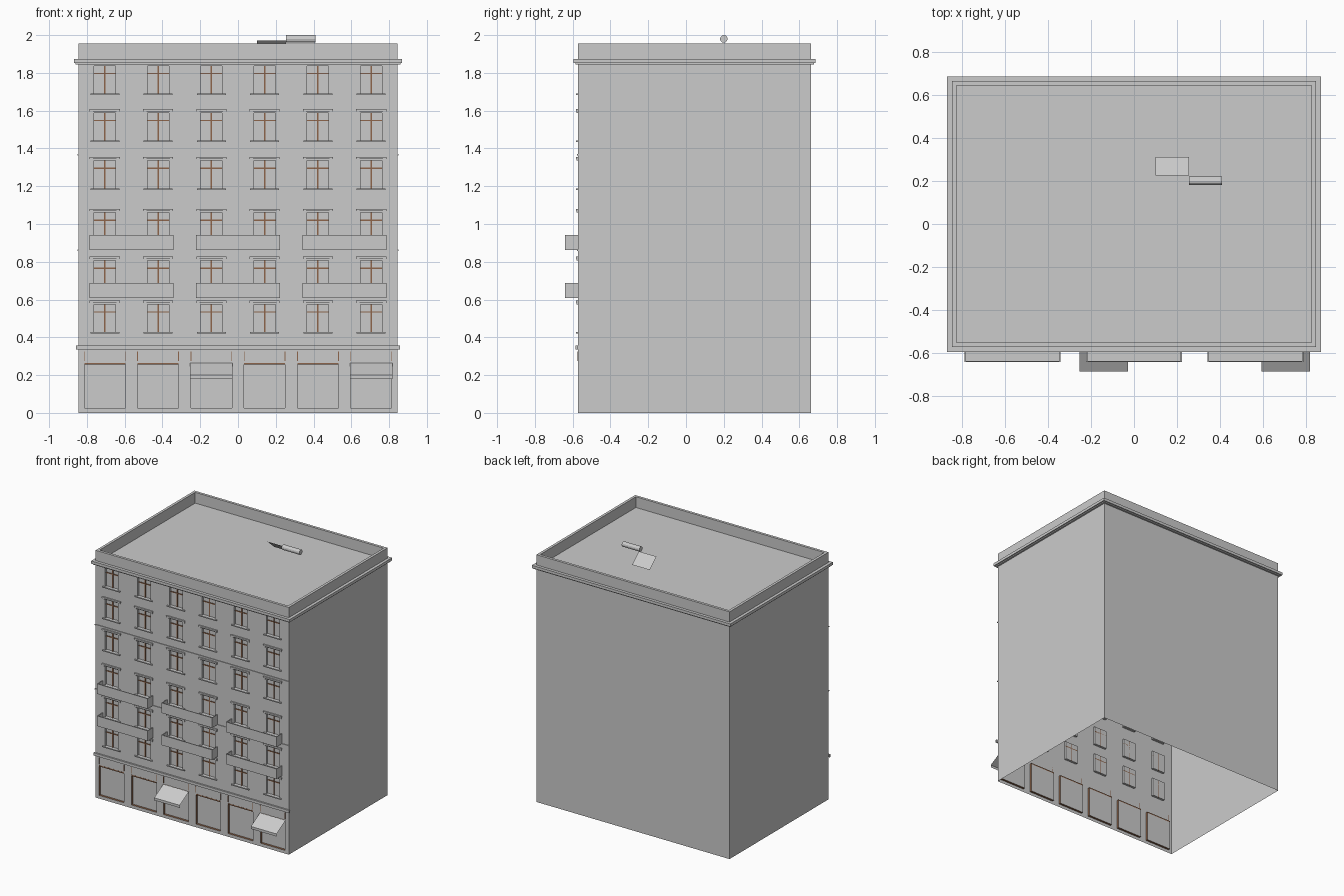
import bpy, bmesh, math
from mathutils import Matrix

if "Cube" in bpy.data.objects:
    bpy.data.objects.remove(bpy.data.objects["Cube"])


def material(name, color):
    m = bpy.data.materials.new(name)
    m.use_nodes = True
    m.diffuse_color = (*color, 1)
    m.node_tree.nodes["Principled BSDF"].inputs["Base Color"].default_value = (*color, 1)
    return m


GREY = material("plaster grey", (0.6, 0.6, 0.6))
BROWN = material("wood brown", (0.27, 0.13, 0.07))

# Main dimensions
HALF, FRONT, BACK = 0.845, -0.572, 0.663
TOP, ROOF, RIM, BAND = 1.955, 1.87, 0.021, 0.345
COLUMNS = [0.282 * (i - 2.5) for i in range(6)]
WINDOW_TOPS = [0.575, 0.807, 1.06, 1.335, 1.588, 1.837]
WIN_W, WIN_H, SHOP_W, DEPTH = 0.114, 0.147, 0.217, 0.018


def finish(name, bm, *mats):
    me = bpy.data.meshes.new(name)
    bm.to_mesh(me)
    bm.free()
    for m in mats:
        me.materials.append(m)
    ob = bpy.data.objects.new(name, me)
    bpy.context.collection.objects.link(ob)
    return ob


def add_box(bm, x0, x1, y0, y1, z0, z1):
    mat = Matrix.Translation(((x0 + x1) / 2, (y0 + y1) / 2, (z0 + z1) / 2))
    size = Matrix.Diagonal((x1 - x0, y1 - y0, z1 - z0, 1))
    bmesh.ops.create_cube(bm, size=1, matrix=mat @ size)


def add_face(bm, *points):
    return bm.faces.new([bm.verts.new(p) for p in points])


def boxes(name, mat, items):
    bm = bmesh.new()
    for item in items:
        add_box(bm, *item)
    return finish(name, bm, mat)


def sheet(name, *quads):
    bm = bmesh.new()
    for q in quads:
        add_face(bm, *q)
    return finish(name, bm, GREY)


def facade(name, width, rows, z0, z1, reveal):
    """Front wall with a recessed opening at every column and row."""
    xs = [-HALF] + [c + s * width / 2 for c in COLUMNS for s in (-1, 1)] + [HALF]
    zs = [z0] + [z for row in rows for z in row] + [z1]
    bm = bmesh.new()
    for i in range(len(xs) - 1):
        for j in range(len(zs) - 1):
            a, b, c, d = xs[i], xs[i + 1], zs[j], zs[j + 1]
            corners = [(a, c), (b, c), (b, d), (a, d)]
            hole = i % 2 and j % 2
            y = FRONT + DEPTH if hole else FRONT
            add_face(bm, *[(x, y, z) for x, z in corners])
            if hole:
                for (x, z), (u, w) in zip(corners, corners[1:] + corners[:1]):
                    f = add_face(bm, (x, FRONT, z), (u, FRONT, w), (u, y, w), (x, y, z))
                    f.material_index = 1
    bmesh.ops.remove_doubles(bm, verts=bm.verts, dist=0.0001)
    finish(name, bm, GREY, reveal)


def ring(name, out, inn, z0, z1):
    """Rectangular frame around the building, offset outward by out and inn."""
    bm = bmesh.new()
    loops = []
    for off, z in ((out, z0), (out, z1), (inn, z1), (inn, z0)):
        x, y0, y1 = HALF + off, FRONT - off, BACK + off
        loops.append([bm.verts.new(p) for p in
                      ((-x, y0, z), (x, y0, z), (x, y1, z), (-x, y1, z))])
    for k in range(4):
        a, b = loops[k], loops[(k + 1) % 4]
        for i in range(4):
            n = (i + 1) % 4
            bm.faces.new((a[i], a[n], b[n], b[i]))
    finish(name, bm, GREY)


# Side and back walls, open underneath, and the sunken roof
sheet("side_and_back_walls",
      [(HALF, FRONT, 0), (HALF, BACK, 0), (HALF, BACK, ROOF), (HALF, FRONT, ROOF)],
      [(HALF, BACK, 0), (-HALF, BACK, 0), (-HALF, BACK, ROOF), (HALF, BACK, ROOF)],
      [(-HALF, BACK, 0), (-HALF, FRONT, 0), (-HALF, FRONT, ROOF), (-HALF, BACK, ROOF)])
sheet("roof", [(-HALF, FRONT, ROOF), (HALF, FRONT, ROOF), (HALF, BACK, ROOF), (-HALF, BACK, ROOF)])
ring("parapet", 0, -RIM, ROOF, TOP)
ring("cornice", 0.023, 0, 1.852, 1.874)
ring("cornice_lower_step", 0.014, 0, 1.844, 1.852)

# Front walls
facade("shop_wall", SHOP_W, [(0.025, 0.265)], 0, BAND, BROWN)
facade("window_wall", WIN_W, [(t - WIN_H, t) for t in WINDOW_TOPS], BAND, ROOF, GREY)

# Horizontal mouldings on the front
boxes("shop_band", GREY, [(-HALF - 0.012, HALF + 0.012, FRONT - 0.012, FRONT, 0.335, 0.356)])
boxes("string_courses", GREY, [(-HALF - 0.005, HALF + 0.005, FRONT - 0.005, FRONT, z - 0.004, z + 0.004)
                               for z in (0.86, 1.367)])

# Window bars, sills and hooded lintels
bars, sills, lintels = [], [], []
y_bar = FRONT + DEPTH
for x in COLUMNS:
    for t in WINDOW_TOPS:
        bars.append((x - 0.004, x + 0.004, y_bar - 0.006, y_bar, t - WIN_H, t))
        bars.append((x - WIN_W / 2, x + WIN_W / 2, y_bar - 0.005, y_bar, t - 0.044, t - 0.037))
        sills.append((x - 0.077, x + 0.077, FRONT - 0.01, FRONT, t - WIN_H - 0.008, t - WIN_H))
        if t < 1.8:
            lintels.append((x - 0.08, x + 0.08, FRONT - 0.01, FRONT, t + 0.008, t + 0.02))
            for s in (-1, 1):
                lintels.append((x + s * 0.07 - 0.008, x + s * 0.07 + 0.008,
                                FRONT - 0.007, FRONT, t, t + 0.008))
boxes("window_bars", BROWN, bars)
boxes("window_sills", GREY, sills)
boxes("window_lintels", GREY, lintels)

# Shop timber: header bars and the thin uprights above them
timber = []
for x in COLUMNS:
    timber.append((x - SHOP_W / 2, x + SHOP_W / 2, FRONT - 0.001, FRONT + DEPTH, 0.255, 0.265))
    for s in (-1, 1):
        e = x + s * SHOP_W / 2
        timber.append((e - 0.002, e + 0.002, FRONT - 0.003, FRONT, 0.275, 0.325))
boxes("shop_timber", BROWN, timber)

# Balconies: floor, front panel and two end panels
panels = []
for x in (-0.564, 0, 0.564):
    for z in (0.608, 0.862):
        a, b, y, h = x - 0.222, x + 0.222, -0.641, z + 0.08
        panels += [(a, b, y, FRONT, z, z + 0.006), (a, b, y, y + 0.006, z, h),
                   (a, a + 0.006, y, FRONT, z, h), (b - 0.006, b, y, FRONT, z, h)]
boxes("balconies", GREY, panels)

# Awnings over two of the shops
for side, x in (("right", COLUMNS[2]), ("left", COLUMNS[5])):
    a, b, y = x - 0.112, x + 0.112, -0.686
    sheet(side + "_awning",
          [(a, y, 0.2), (b, y, 0.2), (b, FRONT, 0.265), (a, FRONT, 0.265)],
          [(a, y, 0.18), (b, y, 0.18), (b, y, 0.2), (a, y, 0.2)])

# Sloping panel and round tank on the roof
sheet("roof_panel", [(0.1, 0.225, 1.972), (0.255, 0.225, 1.972), (0.255, 0.31, 1.898), (0.1, 0.31, 1.898)])
bm = bmesh.new()
bmesh.ops.create_cone(bm, cap_ends=True, segments=12, radius1=0.02, radius2=0.02, depth=0.155,
                      matrix=Matrix.Translation((0.332, 0.2, 1.98)) @ Matrix.Rotation(math.pi / 2, 4, "Y"))
finish("roof_tank", bm, GREY)
